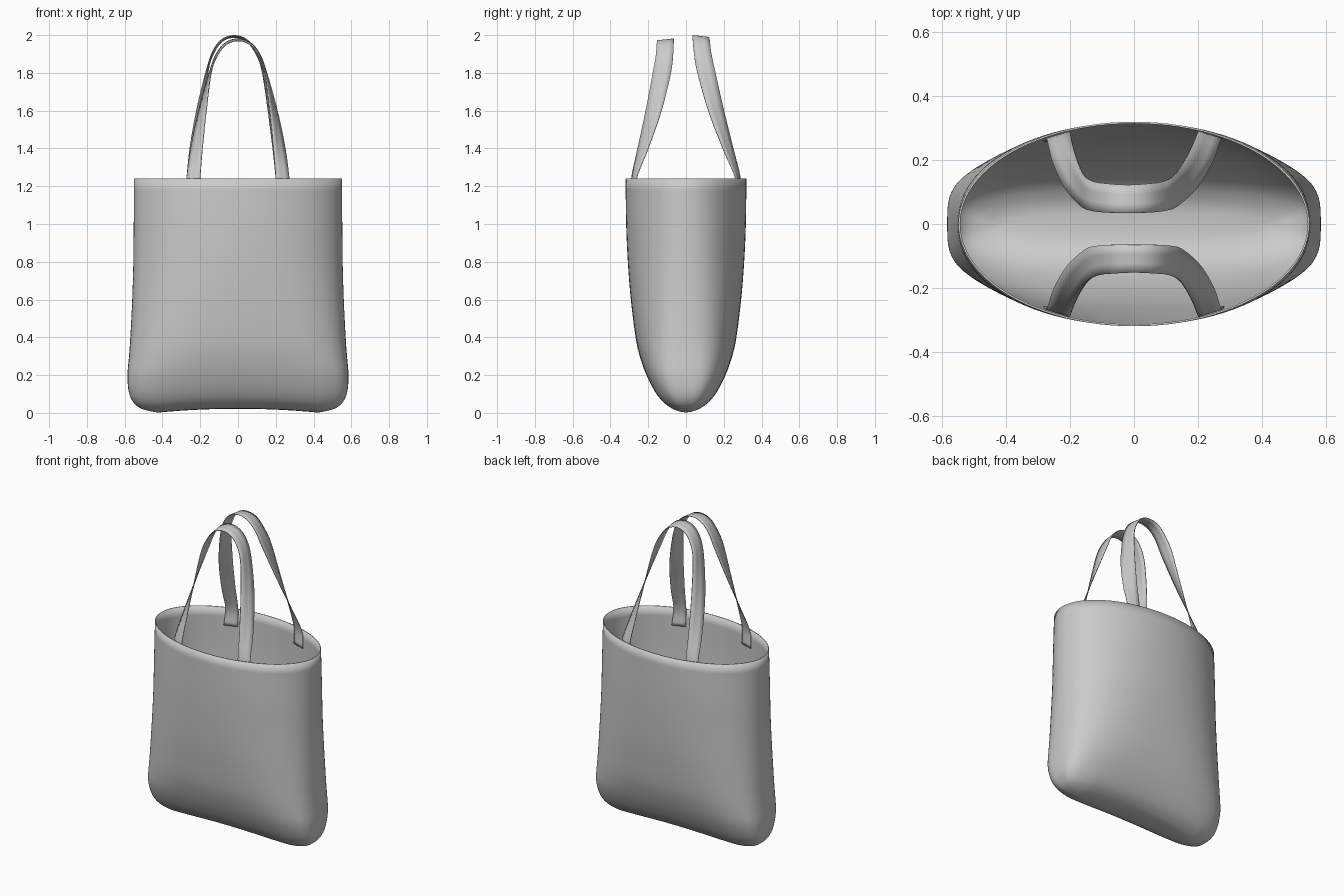
import bpy, bmesh, math
from mathutils import Vector

if "Cube" in bpy.data.objects:
    bpy.data.objects.remove(bpy.data.objects["Cube"])


def catmull(pts, steps):
    """Smooth curve through a list of tuples."""
    p = [Vector(q) for q in pts]
    p = [2 * p[0] - p[1]] + p + [2 * p[-1] - p[-2]]
    out = []
    for i in range(1, len(p) - 2):
        a, b, c, d = p[i - 1:i + 3]
        for k in range(steps):
            t = k / steps
            out.append(0.5 * (2 * b + (c - a) * t + (2 * a - 5 * b + 4 * c - d) * t * t
                              + (3 * b - a - 3 * c + d) * t ** 3))
    return out + [p[-2]]


def finish(name, bm, thickness, offset):
    me = bpy.data.meshes.new(name)
    bm.normal_update()
    bm.to_mesh(me)
    bm.free()
    ob = bpy.data.objects.new(name, me)
    bpy.context.collection.objects.link(ob)
    mod = ob.modifiers.new("thickness", 'SOLIDIFY')
    mod.thickness, mod.offset = thickness, offset
    bpy.ops.object.select_all(action='DESELECT')
    ob.select_set(True)
    bpy.context.view_layer.objects.active = ob
    bpy.ops.object.shade_smooth_by_angle(angle=math.radians(50))
    return ob


# Bag body: half width, half depth, height, corner squareness
profile = [(0.42, 0.0, 3.0), (0.45, 0.05, 3.0), (0.51, 0.09, 3.2), (0.552, 0.13, 3.4),
           (0.578, 0.17, 3.5), (0.585, 0.212, 3.4), (0.577, 0.245, 3.0), (0.570, 0.267, 2.7),
           (0.560, 0.292, 2.4), (0.554, 0.308, 2.2), (0.552, 0.317, 2.1), (0.550, 0.32, 2.0)]
heights = [0.002, 0.006, 0.022, 0.053, 0.11, 0.2, 0.3, 0.4, 0.6, 0.8, 1.0, 1.24]
rings = catmull([(a, b, z, n) for (a, b, n), z in zip(profile, heights)], 4)
N = 96
bm = bmesh.new()
loops = []
for a, b, z, n in rings:
    ring = []
    for i in range(N):
        t = 2 * math.pi * i / N
        c, s = math.cos(t), math.sin(t)
        x = a * math.copysign(abs(c) ** (2 / n), c)
        y = max(b, 0) * math.copysign(abs(s) ** (2 / n), s)
        # raised middle of the bottom
        lift = 0.02 * max(0, 1 - (x / 0.42) ** 2) * max(0, 1 - z / 0.3)
        ring.append(bm.verts.new((x, y, z + lift)))
    loops.append(ring)
for r0, r1 in zip(loops, loops[1:]):
    for i in range(N):
        j = (i + 1) % N
        bm.faces.new((r0[i], r0[j], r1[j], r1[i]))
bmesh.ops.remove_doubles(bm, verts=bm.verts, dist=0.0004)
bmesh.ops.recalc_face_normals(bm, faces=bm.faces)
# make sure the outside faces outwards
side = max(bm.faces, key=lambda f: f.calc_center_median().x)
if side.normal.x < 0:
    bmesh.ops.reverse_faces(bm, faces=bm.faces)
finish("bag_body", bm, 0.006, -1)

# Handles: twisting straps given by their two edges, from the base to the apex
edge_in = [(0.283, -0.258, 1.13), (0.272, -0.262, 1.24), (0.25, -0.2, 1.4), (0.208, -0.13, 1.6),
           (0.152, -0.08, 1.8), (0.115, -0.068, 1.9), (0.065, -0.065, 1.96), (0, -0.065, 1.98)]
edge_out = [(0.202, -0.284, 1.13), (0.2, -0.288, 1.24), (0.188, -0.255, 1.4), (0.168, -0.213, 1.6),
            (0.142, -0.176, 1.8), (0.11, -0.16, 1.89), (0.063, -0.155, 1.95), (0, -0.152, 1.97)]


def full_arch(half):
    return catmull(half + [(-x, y, z) for x, y, z in reversed(half[:-1])], 5)


def handle(name, back):
    bm = bmesh.new()
    rows = []
    for p, q in zip(full_arch(edge_in), full_arch(edge_out)):
        row = []
        for k in range(4):
            v = p.lerp(q, k / 3)
            if back:
                t = max(0, (v.z - 1.24) / 0.74)
                v = Vector((v.x - 0.02 * t, -v.y - 0.03 * t, v.z + 0.018 * t))
            row.append(bm.verts.new(v))
        rows.append(row)
    for r0, r1 in zip(rows, rows[1:]):
        for k in range(3):
            bm.faces.new((r0[k], r0[k + 1], r1[k + 1], r1[k]))
    bmesh.ops.recalc_face_normals(bm, faces=bm.faces)
    finish(name, bm, 0.005, 0)


handle("front_handle", False)
handle("back_handle", True)
